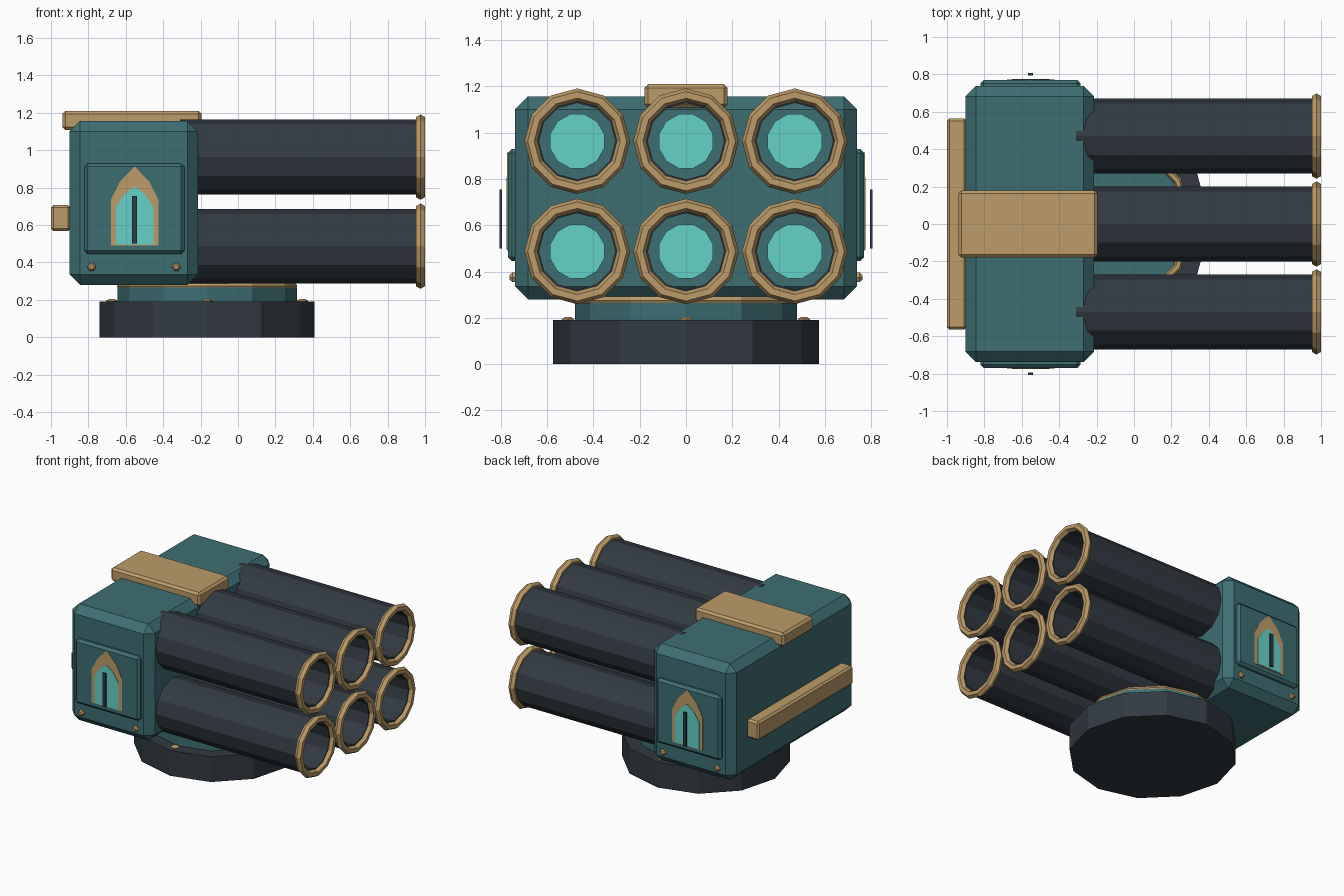
import bpy, bmesh
from math import pi, cos, sin
from mathutils import Matrix

if "Cube" in bpy.data.objects:
    bpy.data.objects.remove(bpy.data.objects["Cube"])


def material(name, rgb):
    m = bpy.data.materials.new(name)
    m.diffuse_color = (*rgb, 1)
    m.use_nodes = True
    m.node_tree.nodes["Principled BSDF"].inputs["Base Color"].default_value = m.diffuse_color
    return m


TEAL = material("teal", (0.048, 0.156, 0.171))
GOLD = material("gold", (0.51, 0.33, 0.14))
DARK = material("dark", (0.032, 0.042, 0.054))
GLOW = material("glow", (0.13, 0.65, 0.58))
CX = -0.165          # turntable centre
PX = -0.553          # side panel centre


def add(name, bm, mat, bevel=0, segments=1):
    bmesh.ops.recalc_face_normals(bm, faces=bm.faces)
    me = bpy.data.meshes.new(name)
    bm.to_mesh(me)
    bm.free()
    me.materials.append(mat)
    ob = bpy.data.objects.new(name, me)
    bpy.context.collection.objects.link(ob)
    if bevel:
        mod = ob.modifiers.new("bevel", 'BEVEL')
        mod.width, mod.segments = bevel, segments
    return ob


def box(name, lo, hi, mat, bevel=0, segments=1):
    bm = bmesh.new()
    bmesh.ops.create_cube(bm, size=1)
    for v in bm.verts:
        v.co = [(a + b) / 2 + c * (b - a) for a, b, c in zip(lo, hi, v.co)]
    return add(name, bm, mat, bevel, segments)


def lathe(name, profile, mat, origin, axis='Z', sides=12, closed=False, turn=0):
    """Revolve (radius, height) points about the axis; cap the ends if open."""
    bm = bmesh.new()
    rings = []
    for r, h in profile:
        ring = []
        for i in range(sides):
            a = 2 * pi * i / sides + turn
            ring.append(bm.verts.new((r * cos(a), r * sin(a), h)))
        rings.append(ring)
    n = len(rings)
    for k in range(n if closed else n - 1):
        a, b = rings[k], rings[(k + 1) % n]
        for i in range(sides):
            j = (i + 1) % sides
            bm.faces.new((a[i], a[j], b[j], b[i]))
    if not closed:
        bm.faces.new(rings[0])
        bm.faces.new(rings[-1])
    rot = {'Z': Matrix(), 'X': Matrix.Rotation(pi / 2, 4, 'Y'),
           'Y': Matrix.Rotation(-pi / 2, 4, 'X')}[axis]
    bmesh.ops.transform(bm, matrix=Matrix.Translation(origin) @ rot, verts=bm.verts)
    return add(name, bm, mat)


def torus(name, major, minor, mat, origin, axis='Z'):
    prof = [(major + minor * cos(k * pi / 3), minor * sin(k * pi / 3)) for k in range(6)]
    return lathe(name, prof, mat, origin, axis, closed=True)


def arch(name, half, y0, y1, mat):
    """Pointed arch plate from a half outline of (x, z), extruded along y."""
    outline = half + [(-x, z) for x, z in reversed(half) if x > 0]
    bm = bmesh.new()
    face = bm.faces.new([bm.verts.new((PX + x, y0, z)) for x, z in outline])
    out = bmesh.ops.extrude_face_region(bm, geom=[face])
    for v in out["geom"]:
        if isinstance(v, bmesh.types.BMVert):
            v.co.y = y1
    return add(name, bm, mat)


# Turntable
lathe("base", [(0.575, 0), (0.575, 0.19)], DARK, (CX, 0, 0))
lathe("turntable", [(0.48, 0.19), (0.48, 0.265)], TEAL, (CX, 0, 0))
torus("turntable_ring", 0.46, 0.022, GOLD, (CX, 0, 0.274))
for i in range(4):
    a = i * pi / 2
    lathe("base_bolt", [(0.03, -0.01), (0.03, 0.005), (0.015, 0.014)], GOLD,
          (CX + 0.51 * cos(a), 0.51 * sin(a), 0.19), sides=6)

# Housing with its top and rear trim
box("housing", (-0.9, -0.738, 0.28), (-0.215, 0.738, 1.156), TEAL, 0.055)
box("top_trim", (-0.938, -0.18, 1.107), (-0.195, 0.18, 1.21), GOLD, 0.016)
box("rear_bar", (-1.0, -0.565, 0.567), (-0.895, 0.565, 0.707), GOLD, 0.014)

# Launch tubes, open at the front, with glowing ends deep inside
for z in (0.487, 0.963):
    for y in (-0.47, 0, 0.47):
        lathe("tube", [(0.2, -0.31), (0.2, 0.975), (0.165, 0.975), (0.165, -0.31)],
              DARK, (0, y, z), 'X', closed=True)
        torus("muzzle_ring", 0.2, 0.028, GOLD, (0.9757, y, z), 'X')
        lathe("tube_glow", [(0.121, -0.23), (0.121, -0.195)], GLOW,
              (0, y, z), 'X', turn=pi / 12)

# Side panels with arched windows
for s in (-1, 1):
    y = sorted((s * 0.72, s * 0.77))
    box("side_panel", (-0.822, y[0], 0.445), (-0.286, y[1], 0.93), TEAL, 0.018)
    arch("window_frame", [(0.127, 0.49), (0.127, 0.735), (0.08, 0.83), (0, 0.914)],
         s * 0.75, s * 0.773, GOLD)
    arch("window_glow", [(0.1, 0.495), (0.1, 0.695), (0.055, 0.765), (0, 0.807)],
         s * 0.75, s * 0.776, GLOW)
    y = sorted((s * 0.794, s * 0.806))
    box("window_slit", (PX - 0.013, y[0], 0.5), (PX + 0.013, y[1], 0.755), DARK)
    for x in (-0.782, -0.33):
        lathe("side_bolt", [(0.024, -0.02 * s), (0.024, 0.012 * s), (0.012, 0.024 * s)],
              GOLD, (x, s * 0.738, 0.375), 'Y', sides=6)
